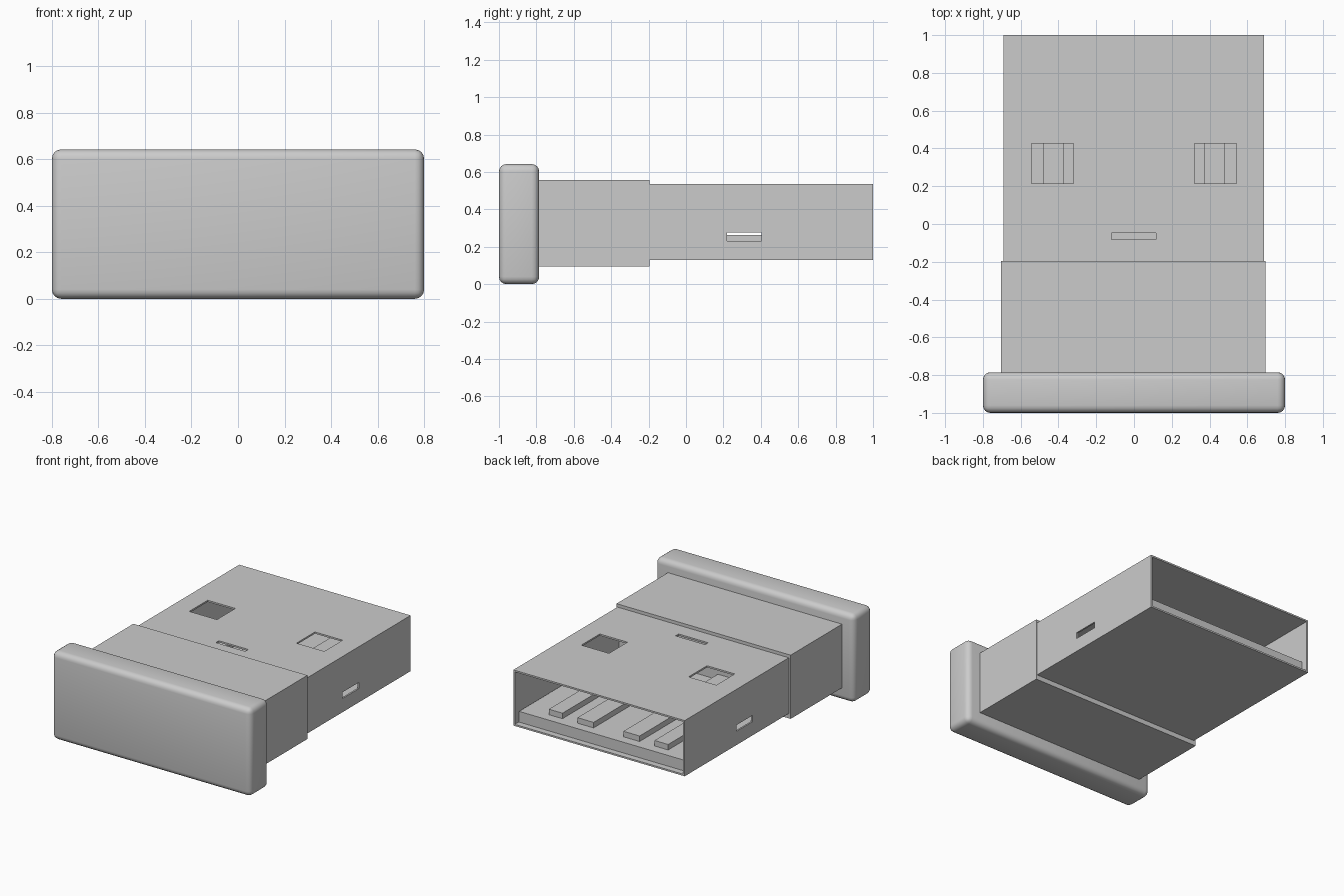
import bpy
import math

cube = bpy.data.objects.get("Cube")
if cube:
    bpy.data.objects.remove(cube, do_unlink=True)

grey = bpy.data.materials.new("plain_grey")
grey.use_nodes = True
colour = (0.6, 0.6, 0.6, 1)
grey.diffuse_color = colour
grey.node_tree.nodes["Principled BSDF"].inputs["Base Color"].default_value = colour


def box(name, x, y, z):
    """Box from (min, max) ranges on each axis."""
    ranges = (x, y, z)
    bpy.ops.mesh.primitive_cube_add(size=1, location=[sum(r) / 2 for r in ranges])
    ob = bpy.context.object
    ob.name = name
    ob.scale = [r[1] - r[0] for r in ranges]
    bpy.ops.object.transform_apply(location=False, rotation=False, scale=True)
    ob.data.materials.append(grey)
    return ob


def apply_modifier(ob, mod):
    bpy.context.view_layer.objects.active = ob
    bpy.ops.object.modifier_apply(modifier=mod.name)


def cut(ob, x, y, z):
    cutter = box("cutter", x, y, z)
    cutter.hide_render = True
    mod = ob.modifiers.new("cut", 'BOOLEAN')
    mod.operation = 'DIFFERENCE'
    mod.solver = 'EXACT'
    mod.object = cutter
    apply_modifier(ob, mod)
    bpy.data.objects.remove(cutter, do_unlink=True)


# Rounded end cap
cap = box("end_cap", (-0.8, 0.8), (-1, -0.785), (0, 0.642))
bevel = cap.modifiers.new("round", 'BEVEL')
bevel.width = 0.04
bevel.segments = 4
apply_modifier(cap, bevel)
cap.select_set(True)
bpy.ops.object.shade_smooth_by_angle(angle=math.radians(40))

# Collar between the cap and the metal plug
box("collar", (-0.705, 0.695), (-0.8, -0.195), (0.095, 0.558))

# Hollow plug shell, open at the back
wall = 0.012
shell = box("plug_shell", (-0.69, 0.688), (-0.22, 1), (0.13, 0.535))
cut(shell, (-0.69 + wall, 0.688 - wall), (-0.3, 1.1), (0.13 + wall, 0.535 - wall))

# Latch windows and slots through the shell
for side in (-1, 1):
    cut(shell, sorted((side * 0.32, side * 0.543)), (0.215, 0.427), (0.5, 0.6))
    cut(shell, sorted((side * 0.65, side * 0.75)), (0.22, 0.405), (0.23, 0.275))
cut(shell, (-0.12, 0.117), (-0.083, -0.048), (0.5, 0.6))

# Tongue and its four raised contacts
box("tongue", (-0.67, 0.67), (-0.2, 0.96), (0.145, 0.223))
for side, label in ((-1, "right"), (1, "left")):
    for place, inner, outer in (("inner", 0.12, 0.25), ("outer", 0.37, 0.48)):
        box(f"{place}_contact_{label}", sorted((side * inner, side * outer)),
            (-0.2, 0.89), (0.22, 0.263))
